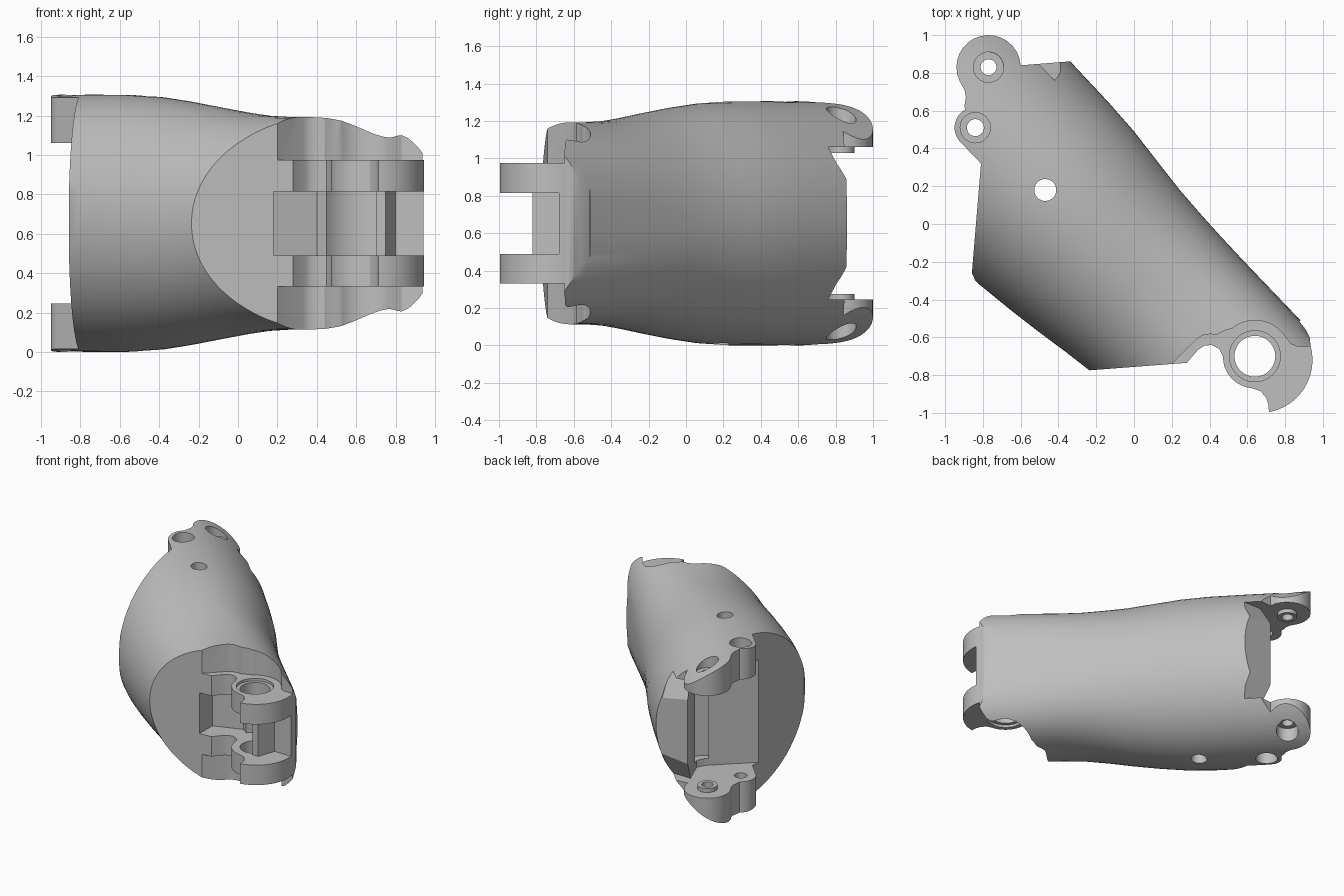
import bpy, bmesh, math

H = 1.306           # full height, symmetric about its middle
MID = H / 2

if "Cube" in bpy.data.objects:
    bpy.data.objects.remove(bpy.data.objects["Cube"])

grey = bpy.data.materials.new("plain grey")
grey.use_nodes = True
grey.diffuse_color = (0.52, 0.52, 0.52, 1)
grey.node_tree.nodes["Principled BSDF"].inputs["Base Color"].default_value = (0.52, 0.52, 0.52, 1)


def loft(name, rings):
    """Closed solid through a list of equal-length rings."""
    bm = bmesh.new()
    loops = [[bm.verts.new(p) for p in ring] for ring in rings]
    n = len(loops[0])
    for a, b in zip(loops, loops[1:]):
        for i in range(n):
            bm.faces.new((a[i], a[(i + 1) % n], b[(i + 1) % n], b[i]))
    bm.faces.new(loops[0])
    bm.faces.new(loops[-1])
    bmesh.ops.recalc_face_normals(bm, faces=bm.faces)
    mesh = bpy.data.meshes.new(name)
    bm.to_mesh(mesh)
    bm.free()
    mesh.materials.append(grey)
    ob = bpy.data.objects.new(name, mesh)
    bpy.context.collection.objects.link(ob)
    return ob


def prism(name, pts, z0, z1):
    return loft(name, [[(x, y, z) for x, y in pts] for z in (z0, z1)])


def arc(cx, cy, r, a0, a1, n=16):
    angles = [math.radians(a0 + (a1 - a0) * i / n) for i in range(n + 1)]
    return [(cx + r * math.cos(a), cy + r * math.sin(a)) for a in angles]


def circle(c, r):
    return arc(c[0], c[1], r, 0, 352.5, 47)


def apply(cutter, operation):
    mod = body.modifiers.new("shape", "BOOLEAN")
    mod.operation = operation
    mod.solver = "EXACT"
    mod.object = cutter
    bpy.context.view_layer.objects.active = body
    bpy.ops.object.modifier_apply(modifier=mod.name)
    bpy.data.objects.remove(cutter)


def both(pts, z0, z1, operation="DIFFERENCE"):
    """Apply a prism at the top and mirrored at the bottom."""
    apply(prism("tool", pts, z0, z1), operation)
    apply(prism("tool", pts, H - z1, H - z0), operation)


# Shell: oval sections along a diagonal axis (position, low side, high side, half height)
sections = [(-1.5, -0.80, 0.38, 0.653), (-0.85, -0.81, 0.37, 0.653),
            (-0.55, -0.81, 0.36, 0.652), (-0.35, -0.805, 0.347, 0.642),
            (-0.15, -0.785, 0.322, 0.62), (0.05, -0.76, 0.298, 0.592),
            (0.22, -0.735, 0.286, 0.567), (0.38, -0.715, 0.278, 0.548),
            (0.55, -0.70, 0.272, 0.54), (1.0, -0.69, 0.262, 0.54),
            (1.6, -0.68, 0.25, 0.53)]
rings = []
for u, lo, hi, h in sections:
    ring = []
    # The high side grows squarer towards the front
    square = 2 + 0.9 * min(max(u, 0), 1)
    for i in range(80):
        a = math.tau * i / 80
        c, s = math.cos(a), math.sin(a)
        if c > 0:
            c, s = c ** (2 / square), math.copysign(abs(s) ** (2 / square), s)
        w = (lo + hi) / 2 + (hi - lo) / 2 * c
        k = math.sqrt(0.5)
        ring.append((k * (u + w), k * (w - u), MID + h * s))
    rings.append(ring)
body = loft("segment_body", rings)

# Plan outline with the front hooks and the rear ears
pin, pivot, eye = (0.64, -0.70), (-0.77, 0.83), (-0.84, 0.51)
outline = [(-0.24, -0.775), (0.28, -0.735), (0.34, -0.665), (0.37, -0.645), (0.41, -0.64),
           (0.45, -0.66), (0.47, -0.70)]
outline += arc(*pin, 0.17, 195, 265)
outline += [(0.67, -0.885), (0.70, -0.92), (0.713, -0.96)]
outline += arc(0.665, -0.72, 0.28, -80, 15)
outline += [(0.93, -0.60), (0.91, -0.56), (0.875, -0.515), (1.0, -0.4), (0.6, 0.3),
            (-0.2, 0.872), (-0.60, 0.84)]
outline += arc(*pivot, 0.17, 5, 205)
outline += [(-0.897, 0.71), (-0.89, 0.67), (-0.897, 0.63)]
outline += arc(*eye, 0.11, 120, 225)
outline += [(-0.81, 0.32), (-0.855, -0.22), (-0.858, -0.26), (-0.84, -0.30),
            (-0.95, -0.5), (-0.4, -0.787)]
apply(prism("tool", outline, -1, 3), "INTERSECT")

# Outer relief over the front hooks
relief = [(0.20, -1.2), (0.20, -0.74), (0.33, -0.61), (0.36, -0.59), (0.40, -0.583),
          (0.44, -0.585), (0.49, -0.56)]
relief += arc(*pin, 0.19, 130, 40)
relief += [(0.83, -0.635), (0.86, -0.648), (1.2, -0.65), (1.2, -1.2)]
both(relief, 0.975, 2)

# Gap between the front hooks, leaving a slanted post beside the pin
gap = [(0.18, -1.2), (0.18, -0.58), (0.40, -0.50)]
gap += arc(*pin, 0.25, 140, 60)
gap += [(0.76, -0.66), (0.70, -0.82), (0.75, -0.82), (0.80, -0.68), (1.2, -0.68), (1.2, -1.2)]
apply(prism("tool", gap, 0.49, 0.815), "DIFFERENCE")

# Gap between the rear ears
ears = [(-0.60, 1.2), (-0.60, 0.83), (-0.50, 0.58), (-0.53, 0.52), (-0.82, 0.25),
        (-1.2, 0.25), (-1.2, 1.2)]
apply(prism("tool", ears, 0.245, H - 0.245), "DIFFERENCE")

# Sloped notches beside the rear ears
for flip in (False, True):
    wedge = [(0.86, 0.87), (0.76, 1.06), (1.0, 1.06), (1.0, 0.87)]
    apply(loft("tool", [[(x, y, H - z if flip else z) for y, z in wedge]
                        for x in (-0.62, -0.39)]), "DIFFERENCE")

# Upright groove in the rear end face
groove = [(-0.59, 0.56), (-0.52, 0.46), (-0.44, 0.53), (-0.53, 0.64)]
apply(prism("tool", groove, 0.3, H - 0.3), "DIFFERENCE")

# Bosses, countersinks and through holes
both(circle(pivot, 0.072), 1.03, 1.10, "UNION")
both(circle(pivot, 0.08), 1.17, 2)
both(circle(eye, 0.08), 1.19, 2)
both(circle(pin, 0.135), 0.955, 2)
for centre, radius in ((pivot, 0.042), (eye, 0.045), (pin, 0.108), ((-0.47, 0.18), 0.058)):
    apply(prism("tool", circle(centre, radius), -1, 3), "DIFFERENCE")

# Smooth skin with crisp cut edges
bpy.ops.object.select_all(action="DESELECT")
body.select_set(True)
bpy.context.view_layer.objects.active = body
bpy.ops.object.shade_smooth_by_angle(angle=math.radians(28))
